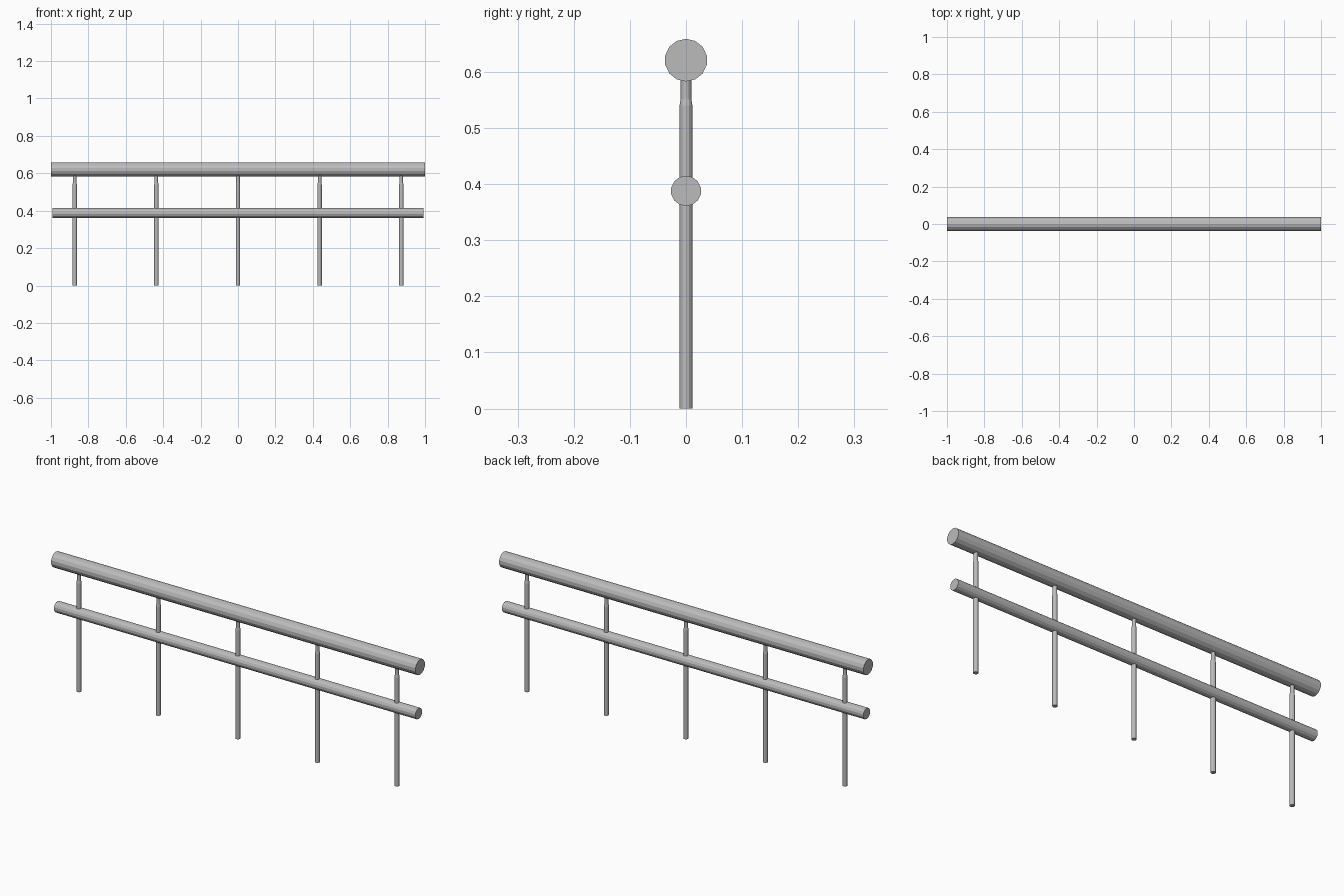
import bpy, bmesh, math
from mathutils import Matrix

cube = bpy.data.objects.get("Cube")
if cube:
    bpy.data.objects.remove(cube, do_unlink=True)

grey = bpy.data.materials.new("metal_grey")
grey.use_nodes = True
colour = (0.5, 0.5, 0.5, 1)
grey.diffuse_color = colour
grey.node_tree.nodes["Principled BSDF"].inputs["Base Color"].default_value = colour


def lathe(name, profile, sides, matrix):
    """Closed solid from (radius, height) rings along z, then placed by matrix."""
    bm = bmesh.new()
    rings = []
    for r, h in profile:
        rings.append([bm.verts.new((r * math.cos(a), r * math.sin(a), h))
                      for a in (math.tau * i / sides for i in range(sides))])
    for low, high in zip(rings, rings[1:]):
        for i in range(sides):
            j = (i + 1) % sides
            bm.faces.new((low[i], low[j], high[j], high[i]))
    bm.faces.new(rings[0][::-1])
    bm.faces.new(rings[-1])
    bm.transform(matrix)
    mesh = bpy.data.meshes.new(name)
    bm.to_mesh(mesh)
    bm.free()
    mesh.materials.append(grey)
    obj = bpy.data.objects.new(name, mesh)
    bpy.context.collection.objects.link(obj)
    return obj


def rail(name, radius, half, z):
    lathe(name, [(radius, -half), (radius, half)], 14,
          Matrix.Translation((0, 0, z)) @ Matrix.Rotation(math.pi / 2, 4, 'Y'))


# Horizontal rails
rail("top_rail", 0.038, 1.0, 0.621)
rail("middle_rail", 0.027, 0.992, 0.388)

# Upright posts, each stepping down to a thinner neck under the top rail
post = [(0.0115, 0), (0.0115, 0.54), (0.0095, 0.552), (0.0095, 0.6)]
for i in range(5):
    lathe(f"post_{i + 1}", post, 12, Matrix.Translation(((i - 2) * 0.4365, 0, 0)))
